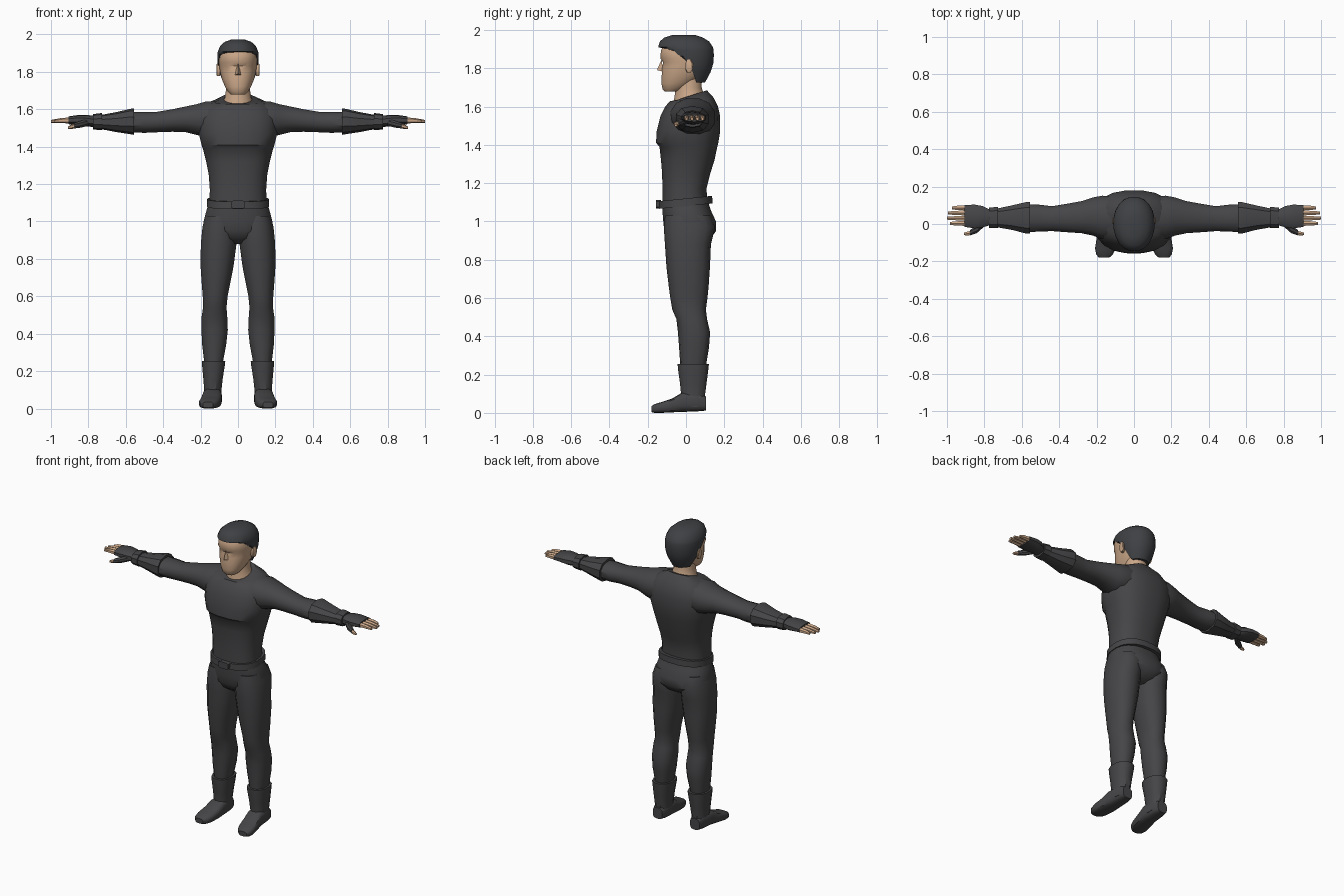
import bpy, bmesh, math
from mathutils import Vector


def material(name, rgb):
    m = bpy.data.materials.new(name)
    m.diffuse_color = (*rgb, 1)
    return m


CLOTH = material("charcoal cloth", (0.06, 0.06, 0.064))
HAIR = material("dark hair", (0.05, 0.052, 0.057))
SKIN = material("skin", (0.60, 0.39, 0.25))


def loft(name, rings, mat, axis="z", n=16, power=2.0, side=1, angle=35):
    """Skin rings of (position, u0, u1, v0, v1, [tilt, [front clip]]) along an axis."""
    bm = bmesh.new()
    loops = []
    for r in rings:
        p, u0, u1, v0, v1 = r[:5]
        tilt = r[5] if len(r) > 5 else 0
        clip = r[6] if len(r) > 6 else -9
        loop = []
        for i in range(n):
            a = 2 * math.pi * (i + 0.5) / n
            c, s = math.cos(a), math.sin(a)
            u = (u0 + u1) / 2 + (u1 - u0) / 2 * math.copysign(abs(c) ** (2 / power), c)
            v = (v0 + v1) / 2 + (v1 - v0) / 2 * math.copysign(abs(s) ** (2 / power), s)
            v = max(v, clip)
            q = p + tilt * v
            co = {"z": (u, v, q), "x": (q, u, v), "y": (u, q, v)}[axis]
            loop.append(bm.verts.new((co[0] * side, co[1], co[2])))
        loops.append(loop)
    for a, b in zip(loops, loops[1:]):
        for i in range(n):
            j = (i + 1) % n
            bm.faces.new((a[i], a[j], b[j], b[i]))
    bm.faces.new(loops[0])
    bm.faces.new(loops[-1])
    return finish(name, bm, mat, angle)


def finish(name, bm, mat, angle=35):
    bmesh.ops.recalc_face_normals(bm, faces=bm.faces[:])
    me = bpy.data.meshes.new(name)
    bm.to_mesh(me)
    bm.free()
    me.materials.append(mat)
    ob = bpy.data.objects.new(name, me)
    bpy.context.collection.objects.link(ob)
    bpy.ops.object.select_all(action="DESELECT")
    ob.select_set(True)
    bpy.context.view_layer.objects.active = ob
    bpy.ops.object.shade_smooth_by_angle(angle=math.radians(angle))
    return ob


# Shirt, with a chest ledge and a collar that dips at the front
loft("shirt", [
    (1.08, -.155, .155, -.125, .115), (1.17, -.152, .152, -.124, .108),
    (1.25, -.158, .158, -.126, .128), (1.32, -.172, .172, -.132, .15),
    (1.39, -.190, .190, -.140, .165), (1.41, -.197, .197, -.158, .17),
    (1.47, -.212, .212, -.155, .18), (1.55, -.215, .215, -.135, .18),
    (1.60, -.195, .195, -.110, .168), (1.635, -.155, .155, -.085, .145, .08),
    (1.65, -.090, .090, -.070, .11, .32)], CLOTH, n=20, power=2.5)

# Trouser seat
loft("trouser_seat", [
    (1.10, -.157, .157, -.125, .118), (1.06, -.170, .170, -.125, .13),
    (1.00, -.186, .186, -.120, .158), (.95, -.180, .180, -.115, .158),
    (.91, -.120, .120, -.095, .13), (.88, -.050, .050, -.05, .08)],
    CLOTH, n=20, power=2.4)

# Belt and buckle
loft("belt", [
    (1.08, -.168, .168, -.142, .140, .1), (1.12, -.166, .166, -.140, .138, .1)],
    CLOTH, n=20, power=2.4)
loft("buckle", [(-.157, -.038, .038, 1.068, 1.112), (-.13, -.038, .038, 1.068, 1.112)],
     CLOTH, axis="y", n=8, power=5)

# Neck and head
loft("neck", [
    (1.62, -.088, .088, -.068, .10, .28), (1.66, -.072, .072, -.062, .09, .2),
    (1.70, -.066, .066, -.055, .083), (1.78, -.066, .066, -.05, .085)], SKIN)
loft("head", [
    (1.678, -.038, .038, -.112, -.04), (1.69, -.052, .052, -.123, -.01),
    (1.72, -.070, .070, -.129, .04), (1.76, -.087, .087, -.128, .09),
    (1.80, -.097, .097, -.126, .12), (1.83, -.101, .101, -.121, .13),
    (1.85, -.103, .103, -.134, .132), (1.89, -.103, .103, -.133, .13),
    (1.93, -.088, .088, -.115, .11), (1.955, -.05, .05, -.08, .07)],
    SKIN, n=20, power=2.3)

# Nose wedge
bm = bmesh.new()
v = [bm.verts.new(c) for c in [(0, -.128, 1.845), (-.02, -.118, 1.782), (.02, -.118, 1.782),
                               (0, -.152, 1.79)]]
for f in [(0, 1, 3), (0, 3, 2), (1, 2, 3), (0, 2, 1)]:
    bm.faces.new([v[i] for i in f])
finish("nose", bm, SKIN)

# Hair cap, cut back at the sides to form the hairline
loft("hair", [
    (1.725, -.068, .068, -.05, .100, 0, .055), (1.78, -.095, .095, -.09, .13, 0, .035),
    (1.825, -.108, .108, -.12, .144, 0, .012), (1.865, -.111, .111, -.135, .147, 0, -.035),
    (1.895, -.111, .111, -.142, .146, 0, -.085), (1.91, -.109, .109, -.147, .142),
    (1.94, -.095, .095, -.138, .122), (1.96, -.072, .072, -.115, .09),
    (1.973, -.036, .036, -.075, .05)], HAIR, n=20, power=2.1)

for side, tag in ((1, "left"), (-1, "right")):
    # Ear
    loft("ear_" + tag, [
        (.095, -.005, .03, 1.775, 1.84), (.112, -.005, .038, 1.775, 1.848),
        (.116, .005, .033, 1.785, 1.84)], SKIN, axis="x", n=8, side=side)

    # Sleeve
    loft("sleeve_" + tag, [
        (.08, -.08, .15, 1.46, 1.648), (.17, -.085, .155, 1.445, 1.645),
        (.22, -.065, .145, 1.46, 1.63), (.28, -.052, .125, 1.475, 1.617),
        (.35, -.047, .112, 1.478, 1.602), (.44, -.040, .097, 1.475, 1.587),
        (.50, -.043, .105, 1.472, 1.588), (.57, -.045, .108, 1.475, 1.588)],
        CLOTH, axis="x", n=12, power=2.2, side=side)

    # Forearm guard and wrist band
    loft("forearm_guard_" + tag, [
        (.555, -.054, .121, 1.463, 1.603), (.572, -.056, .122, 1.466, 1.603),
        (.65, -.035, .103, 1.478, 1.585), (.74, -.018, .083, 1.495, 1.568)],
        CLOTH, axis="x", n=10, power=2.3, side=side)
    loft("wrist_band_" + tag, [
        (.728, -.025, .094, 1.488, 1.580), (.775, -.023, .090, 1.492, 1.574)],
        CLOTH, axis="x", n=10, power=2.3, side=side)

    # Glove, bare fingers and thumb
    loft("glove_" + tag, [
        (.77, -.008, .078, 1.505, 1.565), (.81, -.020, .098, 1.508, 1.57),
        (.85, -.026, .106, 1.515, 1.57), (.905, -.018, .104, 1.52, 1.562)],
        CLOTH, axis="x", n=10, power=2.6, side=side)
    for name, y, tip in (("index", .003, .985), ("middle", .031, 1.0),
                         ("ring", .059, .995), ("little", .086, .972)):
        loft(name + "_finger_" + tag, [
            (.89, y - .015, y + .015, 1.524, 1.557), (.945, y - .0135, y + .0135, 1.526, 1.553),
            (tip, y - .009, y + .009, 1.527, 1.543)], SKIN, axis="x", n=6, side=side)
    loft("thumb_glove_" + tag, [
        (.80, -.015, .03, 1.51, 1.55), (.84, -.050, -.005, 1.50, 1.54),
        (.878, -.063, -.032, 1.496, 1.526)], CLOTH, axis="x", n=8, side=side)
    loft("thumb_" + tag, [
        (.87, -.060, -.034, 1.498, 1.524), (.893, -.064, -.040, 1.494, 1.517),
        (.908, -.060, -.045, 1.494, 1.508)], SKIN, axis="x", n=6, side=side)

    # Trouser leg, with knee and calf
    loft("trouser_leg_" + tag, [
        (1.03, .02, .176, -.110, .13), (.97, .006, .192, -.116, .152),
        (.88, .006, .201, -.110, .13), (.76, .022, .202, -.102, .125),
        (.66, .042, .195, -.090, .118), (.60, .054, .190, -.082, .112),
        (.54, .060, .188, -.072, .104), (.49, .056, .196, -.050, .110),
        (.42, .053, .197, -.042, .126), (.34, .062, .193, -.036, .120),
        (.22, .085, .178, -.028, .10)], CLOTH, n=14, power=2.3, side=side)

    # Boot shaft and foot
    loft("boot_shaft_" + tag, [
        (.255, .066, .195, -.046, .122), (.235, .068, .194, -.045, .120),
        (.16, .080, .187, -.034, .110), (.10, .087, .182, -.028, .102),
        (.03, .088, .185, -.03, .100)], CLOTH, n=12, power=2.4, side=side)
    loft("boot_foot_" + tag, [
        (.104, .102, .172, .012, .085), (.06, .088, .184, .008, .11),
        (-.02, .086, .190, .005, .106), (-.07, .088, .200, .003, .076),
        (-.13, .098, .209, 0, .056), (-.163, .112, .203, 0, .046),
        (-.18, .132, .188, .004, .036)], CLOTH, axis="y", n=14, power=3.2, side=side)
